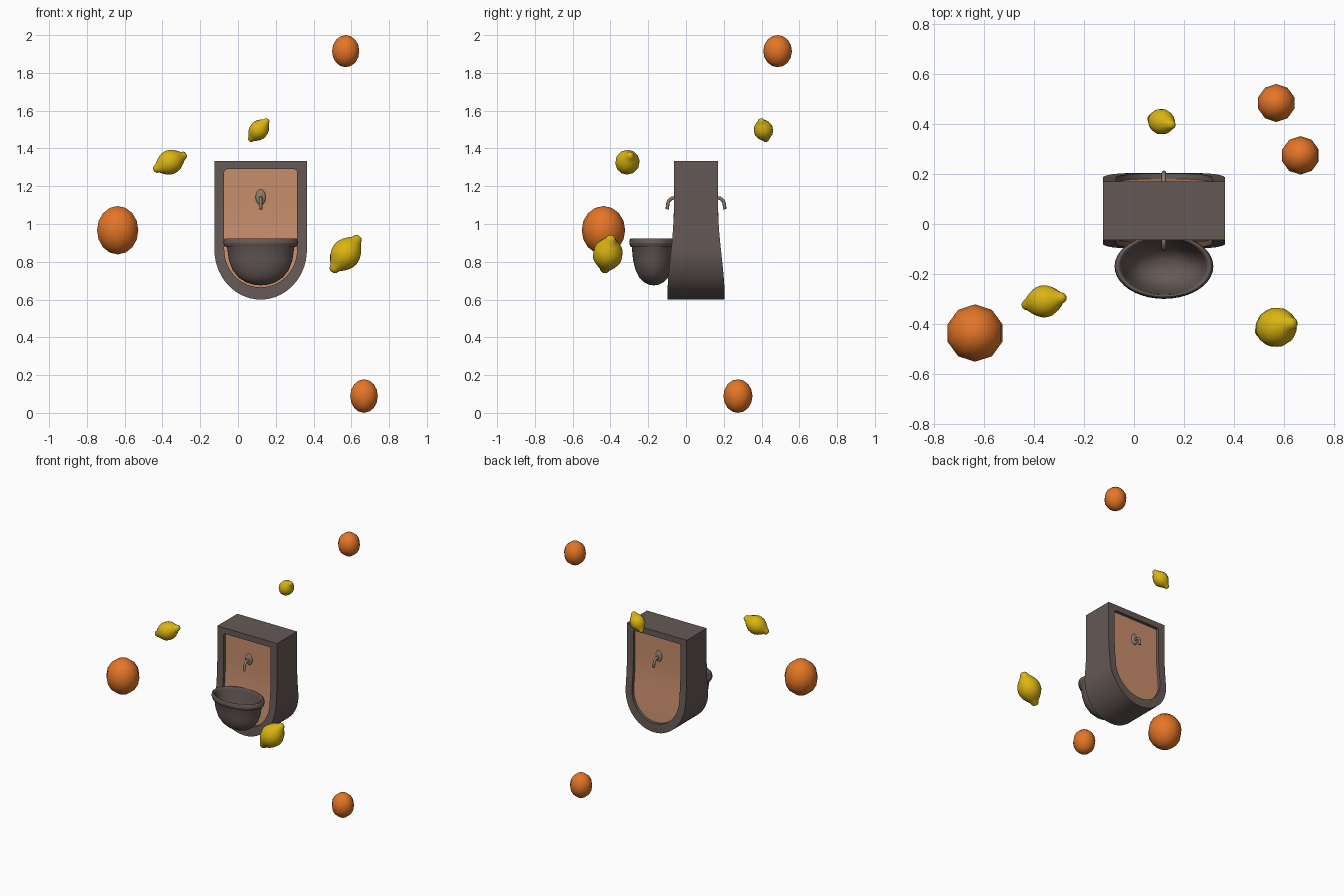
import bpy, bmesh, math
from mathutils import Vector

cube = bpy.data.objects.get("Cube")
if cube:
    bpy.data.objects.remove(cube, do_unlink=True)


def material(name, rgb):
    m = bpy.data.materials.new(name)
    m.use_nodes = True
    m.diffuse_color = (*rgb, 1)
    m.node_tree.nodes["Principled BSDF"].inputs["Base Color"].default_value = (*rgb, 1)
    return m


STONE = material("dark stone", (0.13, 0.10, 0.092))
CLAY = material("terracotta", (0.58, 0.27, 0.15))
METAL = material("bronze", (0.27, 0.20, 0.145))
ORANGE = material("orange peel", (0.78, 0.18, 0.02))
LEMON = material("lemon peel", (0.70, 0.46, 0.006))


def finish(bm, name, mats, angle=40):
    bmesh.ops.remove_doubles(bm, verts=bm.verts, dist=0.0002)
    bmesh.ops.recalc_face_normals(bm, faces=bm.faces)
    me = bpy.data.meshes.new(name)
    bm.to_mesh(me)
    bm.free()
    ob = bpy.data.objects.new(name, me)
    bpy.context.collection.objects.link(ob)
    for m in mats:
        me.materials.append(m)
    bpy.ops.object.select_all(action='DESELECT')
    ob.select_set(True)
    bpy.context.view_layer.objects.active = ob
    bpy.ops.object.shade_smooth_by_angle(angle=math.radians(angle))
    return ob


def lathe(name, profile, segs, mat, angle=40):
    """Spin (radius, height) points around z."""
    bm = bmesh.new()
    rings = [[bm.verts.new((r * math.cos(k * math.tau / segs),
                            r * math.sin(k * math.tau / segs), z))
              for k in range(segs)] for r, z in profile]
    for a, b in zip(rings, rings[1:]):
        for k in range(segs):
            j = (k + 1) % segs
            bm.faces.new((a[k], a[j], b[j], b[k]))
    return finish(bm, name, [mat], angle)


CX, CY = 0.12, 0.053   # middle of the fountain block


def half_depth(z):
    """The block flares gently towards its foot."""
    s = min(max((1.08 - z) / 0.48, 0), 1)
    return 0.117 + 0.035 * s * s * (3 - 2 * s)


def half_outline(w, top, spring, drop, corner):
    """One side of the U-shaped outline, from the top down to the middle."""
    pts = [(w - corner, top), (w - corner * 0.3, top - corner * 0.3)]
    pts += [(w, top - corner - (top - corner - spring) * i / 8) for i in range(8)]
    for i in range(15):
        t = i / 14 * math.pi / 2
        pts.append((w * math.cos(t), spring - drop * math.sin(t)))
    return pts


# Fountain block: outer shell, rims and recessed panels on both faces
OUTER = half_outline(0.245, 1.333, 0.865, 0.265, 0)
INNER = half_outline(0.193, 1.29, 0.865, 0.20, 0.014)
bm = bmesh.new()


def strip(line_a, line_b, mat=0):
    for i in range(len(line_a) - 1):
        quad = [line_a[i], line_a[i + 1], line_b[i + 1], line_b[i]]
        if len({tuple(round(c, 5) for c in p) for p in quad}) > 2:
            bm.faces.new([bm.verts.new(p) for p in quad]).material_index = mat


def line(outline, side, face, inset=0.0):
    return [(CX + side * x, CY + face * (half_depth(z) - inset), z) for x, z in outline]


for face in (-1, 1):
    panel = {}
    for side in (-1, 1):
        rim_in = line(INNER, side, face)
        panel[side] = line(INNER, side, face, 0.022)
        strip(line(OUTER, side, face), rim_in)
        strip(rim_in, panel[side])
    strip(panel[-1], panel[1], 1)
    # top bar of the rim and of the recess
    ends = [[line(o, s, face, d)[0] for s in (-1, 1)]
            for o, d in ((OUTER, 0), (INNER, 0), (INNER, 0.022))]
    strip(ends[0], ends[1])
    strip(ends[1], ends[2])
for side in (-1, 1):
    strip(line(OUTER, side, -1), line(OUTER, side, 1))
strip([line(OUTER, s, -1)[0] for s in (-1, 1)], [line(OUTER, s, 1)[0] for s in (-1, 1)])
finish(bm, "fountain_block", [STONE, CLAY], 30)

# Basin with a rolled rim and hollow inside
basin = lathe("basin", [
    (0, .675), (.2, .679), (.4, .692), (.6, .718), (.75, .756), (.85, .81), (.9, .878),
    (.97, .882), (1, .9), (.985, .917), (.94, .924), (.88, .92), (.85, .9),
    (.8, .835), (.68, .775), (.5, .735), (.25, .715), (0, .71)], 40, STONE, 60)
basin.scale = (0.198, 0.13, 1)
basin.location = (CX, -0.17, 0)

# Spouts with oval wall plates, front and back
for face, label in ((-1, "front"), (1, "back")):
    wall = CY + face * 0.095
    bm = bmesh.new()
    bmesh.ops.create_uvsphere(bm, u_segments=20, v_segments=10, radius=1)
    plate = finish(bm, label + "_spout_plate", [METAL])
    plate.scale = (0.027, 0.012, 0.041)
    plate.location = (CX, wall, 1.142)

    cu = bpy.data.curves.new(label + "_spout", 'CURVE')
    cu.dimensions = '3D'
    cu.bevel_depth = 0.009
    cu.bevel_resolution = 2
    cu.use_fill_caps = True
    sp = cu.splines.new('POLY')
    path = [(0, 1.138)]
    for i in range(7):
        t = i / 6 * math.pi / 2
        path.append((0.024 + 0.032 * math.sin(t), 1.093 + 0.045 * math.cos(t)))
    path.append((0.057, 1.078))
    sp.points.add(len(path) - 1)
    for p, (out, z) in zip(sp.points, path):
        p.co = (CX, wall + face * out, z, 1)
    cu.materials.append(METAL)
    spout = bpy.data.objects.new(label + "_spout", cu)
    bpy.context.collection.objects.link(spout)
    bpy.ops.object.select_all(action='DESELECT')
    spout.select_set(True)
    bpy.context.view_layer.objects.active = spout
    bpy.ops.object.convert(target='MESH')
    bpy.ops.object.shade_smooth_by_angle(angle=math.radians(50))

# Floating oranges
for i, (loc, r, h) in enumerate([((-.637, -.437, .967), .115, .128),
                                 ((.57, .485, 1.915), .076, .085),
                                 ((.667, .275, .089), .077, .089)]):
    bm = bmesh.new()
    bmesh.ops.create_uvsphere(bm, u_segments=10, v_segments=8, radius=1)
    fruit = finish(bm, f"orange_{i + 1}", [ORANGE], 80)
    fruit.scale = (r, r, h)
    fruit.location = loc

# Floating lemons with a blunt nub at each end
half = [(.66, 0), (.63, .22), (.54, .42), (.39, .62), (.25, .77), (.2, .9), (.12, .98), (0, 1)]
lemon_profile = [(r, -z) for r, z in reversed(half)] + half[1:]
for i, (loc, axis, size) in enumerate([((-.36, -.31, 1.327), (.153, .03, .075), .098),
                                       ((.11, .41, 1.497), (.095, -.03, .11), .078),
                                       ((.57, -.414, .841), (.137, .035, .175), .121)]):
    fruit = lathe(f"lemon_{i + 1}", lemon_profile, 12, LEMON, 80)
    fruit.scale = (size, size, size)
    fruit.rotation_euler = Vector(axis).to_track_quat('Z', 'Y').to_euler()
    fruit.location = loc
